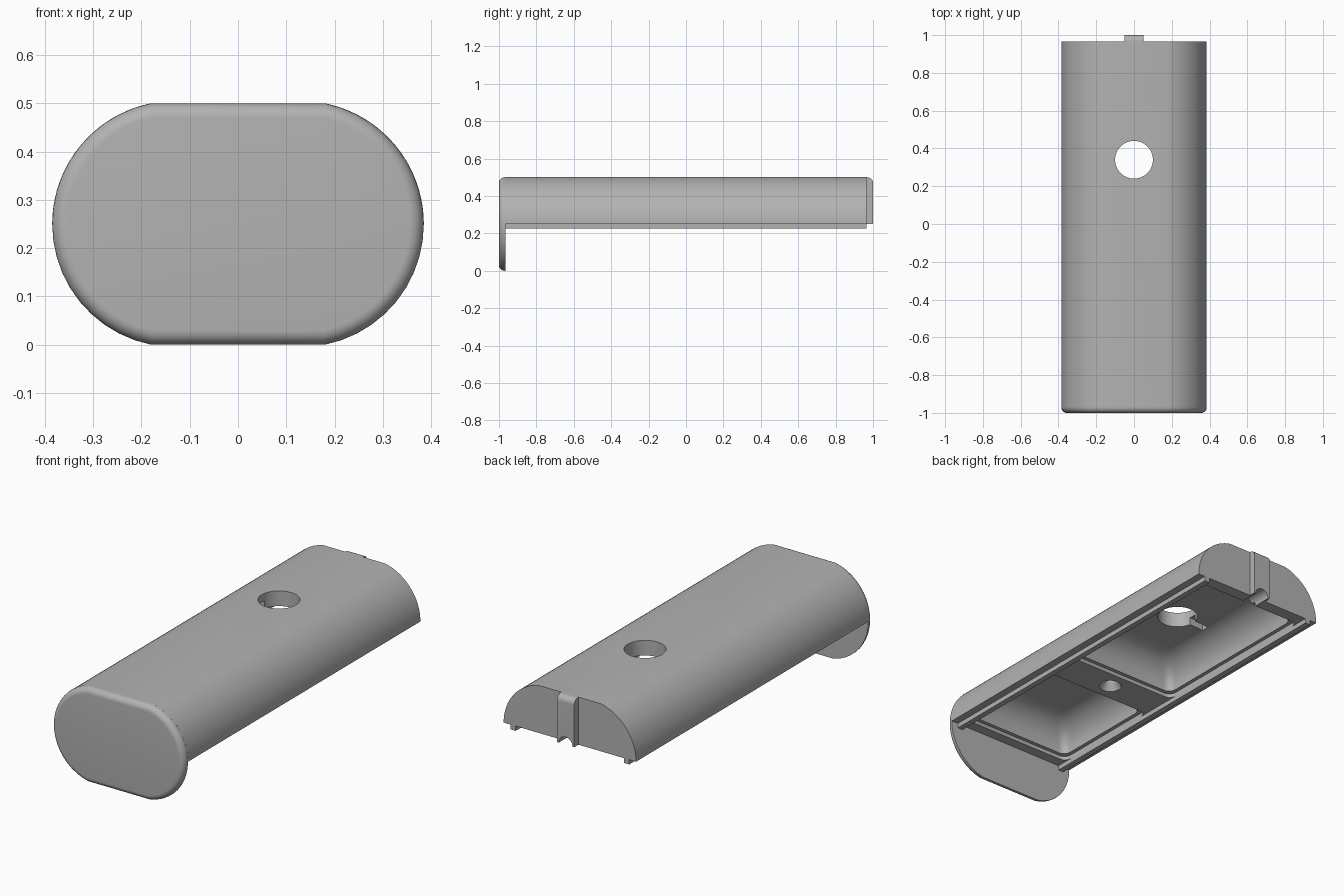
import bpy, bmesh
from math import sin, cos, pi, asin, radians

if "Cube" in bpy.data.objects:
    bpy.data.objects.remove(bpy.data.objects["Cube"])

grey = bpy.data.materials.new("mid_grey")
grey.use_nodes = True
grey.diffuse_color = (0.45, 0.45, 0.45, 1)
grey.node_tree.nodes["Principled BSDF"].inputs["Base Color"].default_value = (0.45, 0.45, 0.45, 1)

MID = 0.25      # height of the split plane
BACK = 0.965    # back end of the shell


def loft(name, rings):
    """Skin a list of equal-length rings and cap both ends."""
    bm = bmesh.new()
    loops = [[bm.verts.new(p) for p in ring] for ring in rings]
    n = len(loops[0])
    for a, b in zip(loops, loops[1:]):
        for i in range(n):
            j = (i + 1) % n
            bm.faces.new((a[i], a[j], b[j], b[i]))
    bm.faces.new(loops[0])
    bm.faces.new(loops[-1])
    bmesh.ops.recalc_face_normals(bm, faces=bm.faces)
    mesh = bpy.data.meshes.new(name)
    bm.to_mesh(mesh)
    bm.free()
    obj = bpy.data.objects.new(name, mesh)
    mesh.materials.append(grey)
    bpy.context.collection.objects.link(obj)
    return obj


def box(name, x0, x1, y0, y1, z0, z1):
    return loft(name, [[(x, y0, z0), (x, y1, z0), (x, y1, z1), (x, y0, z1)] for x in (x0, x1)])


def turned(name, centre_y, profile, n=48):
    """Upright round solid from (radius, z) pairs."""
    return loft(name, [[(r * cos(2 * pi * i / n), centre_y + r * sin(2 * pi * i / n), z)
                        for i in range(n)] for r, z in profile])


def outline(y, d=0.0, full=False, n=20):
    """Oval cross-section inset by d; the upper half only unless full."""
    r = 0.255 - d
    top = asin((0.25 - d) / r)
    low = -top if full else 0
    right = [low + (top - low) * i / n for i in range(n + 1)]
    pts = [(0.13 + r * cos(a), y, MID + r * sin(a)) for a in right]
    return pts + [(-x, y, z) for x, y, z in reversed(pts)]


def rounded_rect(hx, y0, y1, z, r=0.04, n=6):
    pts = []
    corners = ((hx - r, y1 - r), (r - hx, y1 - r), (r - hx, y0 + r), (hx - r, y0 + r))
    for k, (cx, cy) in enumerate(corners):
        for i in range(n + 1):
            a = pi / 2 * (k + i / n)
            pts.append((cx + r * cos(a), cy + r * sin(a), z))
    return pts


def pocket(name, y0, y1):
    """Stepped pocket with quarter-round walls."""
    levels = [(0, 0.2), (0, 0.27)]
    for i in range(13):
        a = pi / 2 * i / 12
        levels.append((0.02 + 0.15 * (1 - cos(a)), 0.27 + 0.15 * sin(a)))
    return loft(name, [rounded_rect(0.315 - d, y0 + d, y1 - d, z) for d, z in levels])


def cut(obj, cutters):
    for c in cutters:
        c.hide_render = True
        mod = obj.modifiers.new("cut", "BOOLEAN")
        mod.operation = "DIFFERENCE"
        mod.solver = "EXACT"
        mod.object = c
        bpy.context.view_layer.objects.active = obj
        bpy.ops.object.modifier_apply(modifier=mod.name)
        bpy.data.objects.remove(c)


def cable_channel():
    n = 32
    return loft("channel_cutter", [[(0.04 * cos(2 * pi * i / n), y, MID + 0.04 * sin(2 * pi * i / n))
                                    for i in range(n)] for y in (0.8, 1.1)])


# Half shell with pockets, button hole, slot, screw hole and cable channel
shell = loft("upper_shell", [outline(y) for y in (-0.965, BACK)])
cut(shell, [
    pocket("front_pocket_cutter", -0.91, -0.28),
    pocket("back_pocket_cutter", -0.09, 0.9),
    turned("button_hole_cutter", 0.34, [(0.1, 0.3), (0.1, 0.6)]),
    box("slot_cutter", -0.18, -0.05, 0.32, 0.36, 0.35, 0.46),
    turned("screw_hole_cutter", -0.185, [(0.06, 0.24), (0.055, 0.25), (0.03, 0.29), (0.03, 0.4)]),
    cable_channel(),
])

# Full-height front plate with a rounded front edge
fillet = [(-0.97 - 0.03 * sin(a), 0.03 * (1 - cos(a))) for a in (pi / 2 * i / 8 for i in range(9))]
plate = loft("front_plate", [outline(y, d, True) for y, d in [(-0.965, 0)] + fillet])

# Locating rails under the split plane
rails = [box(side + "_rail", s * 0.315, s * 0.345, -0.965, BACK, 0.225, MID + 0.005)
         for side, s in (("left", 1), ("right", -1))]

# Back tab with a rounded upper corner
corner = [(0.97 + 0.03 * cos(a), 0.47 + 0.03 * sin(a)) for a in (pi / 2 * i / 8 for i in range(9))]
side = [(BACK, MID), (1.0, MID)] + corner + [(BACK, 0.5)]
tab = loft("back_tab", [[(x, y, z) for y, z in side] for x in (-0.05, 0.05)])
cut(tab, [cable_channel()])

# Smooth the curves and keep the edges sharp
bpy.ops.object.select_all(action="DESELECT")
for obj in [shell, plate, tab] + rails:
    obj.select_set(True)
bpy.context.view_layer.objects.active = shell
bpy.ops.object.shade_smooth_by_angle(angle=radians(30))
